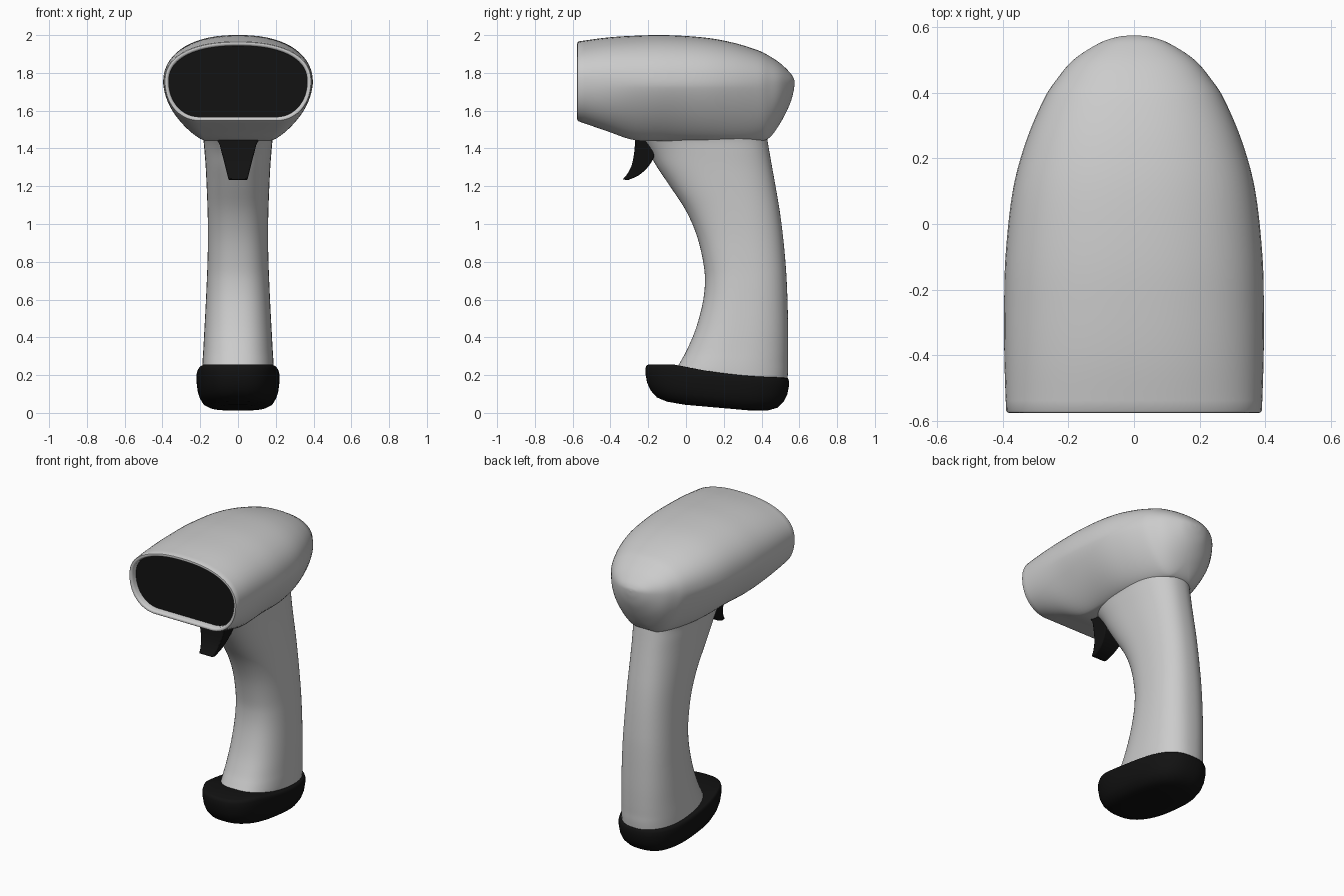
import bpy, bmesh
from math import sin, cos, pi
from mathutils import Vector

if "Cube" in bpy.data.objects:
    bpy.data.objects.remove(bpy.data.objects["Cube"])

black = bpy.data.materials.new("black_plastic")
black.diffuse_color = (0.006, 0.006, 0.006, 1)
black.use_nodes = True
black.node_tree.nodes["Principled BSDF"].inputs["Base Color"].default_value = black.diffuse_color


def spline(rows, sub):
    """Catmull-Rom through table rows, all columns at once."""
    r = [Vector(a) for a in rows]
    r = [2 * r[0] - r[1]] + r + [2 * r[-1] - r[-2]]
    out = []
    for i in range(1, len(r) - 2):
        a, b, c, d = r[i - 1:i + 3]
        for k in range(sub):
            t = k / sub
            out.append(0.5 * (2 * b + (c - a) * t + (2 * a - 5 * b + 4 * c - d) * t * t
                              + (3 * b - a - 3 * c + d) * t ** 3))
    return out + [r[-2]]


def power(v, n):
    return (1 if v >= 0 else -1) * abs(v) ** (2 / n)


def finish(name, bm, mat=None, angle=0.7):
    bmesh.ops.recalc_face_normals(bm, faces=bm.faces)
    me = bpy.data.meshes.new(name)
    bm.to_mesh(me)
    bm.free()
    ob = bpy.data.objects.new(name, me)
    bpy.context.collection.objects.link(ob)
    if mat:
        me.materials.append(mat)
    bpy.ops.object.select_all(action='DESELECT')
    ob.select_set(True)
    bpy.context.view_layer.objects.active = ob
    bpy.ops.object.shade_smooth_by_angle(angle=angle)
    return ob


def loft(name, rings, caps=(True, True), mat=None, angle=0.7):
    bm = bmesh.new()
    vs = [[bm.verts.new(p) for p in ring] for ring in rings]
    n = len(vs[0])
    for a, b in zip(vs, vs[1:]):
        for i in range(n):
            j = (i + 1) % n
            bm.faces.new((a[i], a[j], b[j], b[i]))
    for ring, cap in zip((vs[0], vs[-1]), caps):
        if cap:
            bm.faces.new(ring)
    return finish(name, bm, mat, angle)


# Head: cross-sections along y (y, half width, top, bottom, widest z, flat bottom, lower exponent)
def head_ring(row, inset=0.0, y=None):
    y0, w, zt, zb, zm, fb, nb = row
    w, zt, zb = w - inset, zt - inset, zb + inset
    fb = max(fb, 0)
    pts = []
    for i in range(64):
        a = 2 * pi * (i + 0.5) / 64
        c, s = cos(a), sin(a)
        if s >= 0:
            x, z = w * power(c, 2.3), zm + (zt - zm) * power(s, 2.3)
        else:
            x = (fb if c > 0 else -fb) + (w - fb) * power(c, nb)
            z = zm + (zm - zb) * power(s, nb)
        pts.append((x, y0 if y is None else y, z))
    return pts


head_rows = [
    (-0.568, .390, 1.967, 1.543, 1.755, .20, 2.1),
    (-0.42, .395, 1.987, 1.492, 1.75, .19, 1.8),
    (-0.27, .396, 1.997, 1.443, 1.745, .17, 1.5),
    (-0.10, .392, 2.000, 1.44, 1.74, .165, 1.4),
    (0.10, .370, 1.987, 1.44, 1.74, .17, 1.4),
    (0.25, .330, 1.960, 1.44, 1.74, .15, 1.4),
    (0.38, .275, 1.920, 1.44, 1.74, .10, 1.5),
    (0.44, .236, 1.890, 1.455, 1.74, .05, 1.7),
    (0.50, .185, 1.850, 1.535, 1.74, .0, 2),
    (0.55, .108, 1.802, 1.635, 1.745, .0, 2),
    (0.57, .050, 1.772, 1.705, 1.75, .0, 2),
    (0.575, .002, 1.752, 1.748, 1.75, .0, 2)]
front = head_rows[0]
rim = [head_ring(front, .024, -0.50), head_ring(front, .024, -0.565),
       head_ring(front, .019, -0.573), head_ring(front, .011, -0.576),
       head_ring(front, .004, -0.574)]
loft("scanner_head", rim + [head_ring(r) for r in spline(head_rows, 5)], (False, True))

# Dark scan window recessed inside the rim
loft("scan_window", [head_ring(front, .022, -0.535), head_ring(front, .022, -0.51)], mat=black)


def plan_ring(yf, yb, w, n, zfun, scale=1.0):
    c, h = (yf + yb) / 2, (yb - yf) / 2
    pts = []
    for i in range(64):
        a = 2 * pi * i / 64
        x = scale * w * power(cos(a), n)
        y = c + scale * h * power(sin(a), n)
        pts.append((x, y, zfun(y)))
    return pts


# Handle: horizontal sections (z, front y, back y, half width)
handle_rows = [
    (1.48, -.29, .425, .195), (1.44, -.25, .432, .183), (1.38, -.20, .442, .177),
    (1.30, -.152, .456, .171), (1.20, -.085, .474, .166), (1.07, 0.0, .496, .161),
    (.93, .06, .514, .159), (.78, .094, .528, .162), (.68, .10, .534, .166),
    (.57, .086, .538, .171), (.44, .05, .541, .178), (.33, .003, .541, .184),
    (.27, -.03, .540, .188), (.22, -.055, .540, .190), (.15, -.06, .535, .190)]
loft("handle", [plan_ring(yf, yb, w, 2.4, lambda y, z=z: z)
                for z, yf, yb, w in spline(handle_rows, 4)])


# Base: black foot with sloping top and rounded underside
def base_top(y):
    if y < -.06:
        return .256
    t = (y + .06) / .6
    return .256 - .068 * (1 - (1 - t) ** 2)


def base_bottom(y):
    return max(0.003, .06 - .057 * (y + .2) / .65)


base_rows = [(0.01, 1), (.5, 1), (.955, 1), (.985, .975), (1, .9), (1, .75), (.975, .5), (.925, .3),
             (.84, .13), (.70, .04), (.45, .0), (.01, 0)]
loft("base_foot", [plan_ring(-.215, .545, .22, 2.6,
     lambda y, s=s: base_bottom(y) + s * (base_top(y) - base_bottom(y)), k)
     for k, s in base_rows], mat=black, angle=0.9)

# Trigger: curved side profile, tapering in width towards the tip
front_edge = spline([(-.27, 1.48), (-.272, 1.40), (-.285, 1.32), (-.308, 1.27), (-.335, 1.236)], 4)
back_edge = spline([(-.308, 1.232), (-.25, 1.258), (-.195, 1.31), (-.166, 1.38), (-.20, 1.48)], 4)
profile = front_edge + back_edge


def trigger_side(sign):
    return [(sign * (.05 + .052 * min(1, max(0, (z - 1.235) / .205))), y, z) for y, z in profile]


trigger = loft("trigger", [trigger_side(-1), trigger_side(1)], mat=black)
bev = trigger.modifiers.new("soft_edges", 'BEVEL')
bev.width = .008
bev.segments = 2
bev.limit_method = 'ANGLE'
